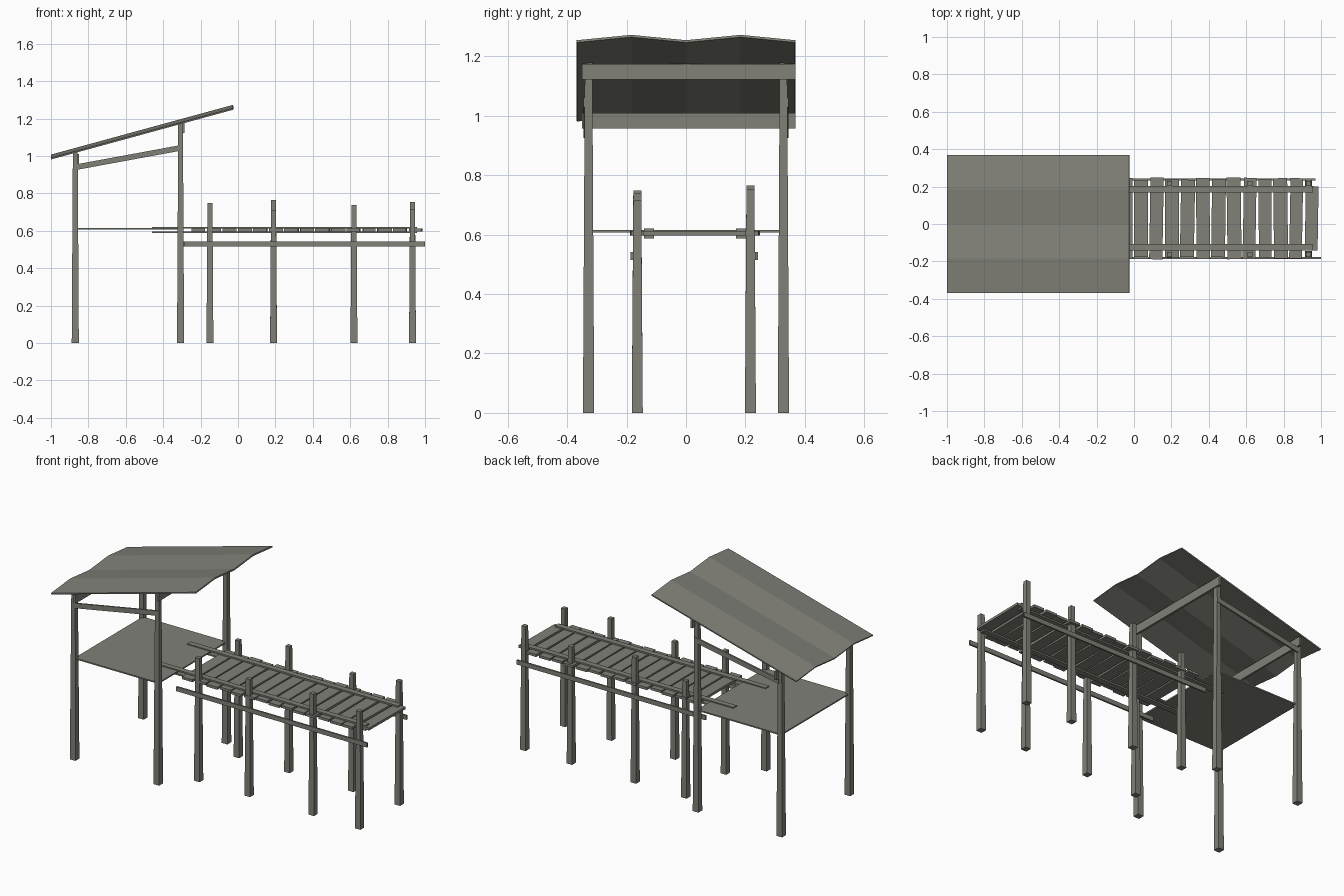
import bpy, bmesh, random
from mathutils import Vector, Matrix

random.seed(4)
cube = bpy.data.objects.get("Cube")
if cube:
    bpy.data.objects.remove(cube, do_unlink=True)

wood = bpy.data.materials.new("weathered_grey_wood")
wood.use_nodes = True
COLOUR = (0.22, 0.22, 0.19, 1)
wood.diffuse_color = COLOUR
wood.node_tree.nodes["Principled BSDF"].inputs["Base Color"].default_value = COLOUR


def finish(bm, name):
    bmesh.ops.recalc_face_normals(bm, faces=bm.faces)
    mesh = bpy.data.meshes.new(name)
    bm.to_mesh(mesh)
    bm.free()
    mesh.materials.append(wood)
    obj = bpy.data.objects.new(name, mesh)
    bpy.context.collection.objects.link(obj)
    return obj


def box(name, x, y, z, turn=0):
    """Box from (min, max) ranges, optionally turned about its own vertical axis."""
    bm = bmesh.new()
    bmesh.ops.create_cube(bm, size=1)
    size = Vector([r[1] - r[0] for r in (x, y, z)])
    mid = Vector([(r[0] + r[1]) / 2 for r in (x, y, z)])
    bm.transform(Matrix.Translation(mid) @ Matrix.Rotation(turn, 4, 'Z')
                 @ Matrix.Diagonal(size).to_4x4())
    return finish(bm, name)


def post(name, x, y, height, foot, head):
    """Square post that narrows towards its top."""
    bm = bmesh.new()
    bmesh.ops.create_cube(bm, size=1)
    for v in bm.verts:
        top = v.co.z > 0
        w = head if top else foot
        v.co = (x + v.co.x * w, y + v.co.y * w, height if top else 0)
    return finish(bm, name)


# Shelter posts, sloped side braces
for side, label in ((-1, "front"), (1, "back")):
    y = 0.328 * side
    post(f"low_post_{label}", -0.87, y, 1.02, 0.038, 0.026)
    post(f"high_post_{label}", -0.307, y, 1.178, 0.038, 0.025)
    brace = box(f"side_brace_{label}", (-0.865, -0.295),
                (y + side * 0.012 - 0.005, y + side * 0.012 + 0.005), (0.925, 0.955))
    for v in brace.data.vertices:
        if v.co.x > -0.5:
            v.co.z += 0.105

# Shelter cross beams and floor
box("low_cross_beam", (-0.862, -0.85), (-0.35, 0.368), (0.957, 1.01))
box("high_cross_beam", (-0.3, -0.287), (-0.35, 0.368), (1.122, 1.175))
box("shelter_floor", (-0.87, -0.305), (-0.328, 0.328), (0.607, 0.615))

# Gently rippled sloping roof sheet
bm = bmesh.new()
rows = []
for x, z in ((-1, 0.985), (-0.026, 1.251)):
    rows.append([bm.verts.new((x, -0.368 + 0.184 * i, z + 0.018 * (i % 2)))
                 for i in range(5)])
for i in range(4):
    bm.faces.new((rows[0][i], rows[1][i], rows[1][i + 1], rows[0][i + 1]))
roof = finish(bm, "roof_sheet")
solid = roof.modifiers.new("thickness", 'SOLIDIFY')
solid.thickness = 0.008
solid.offset = 0

# Walkway posts with uneven tops
post_x = (-0.15, 0.19, 0.62, 0.933)
for label, y, tops in (("front", -0.164, (0.748, 0.712, 0.738, 0.715)),
                       ("back", 0.217, (0.71, 0.765, 0.713, 0.753))):
    for i, (x, top) in enumerate(zip(post_x, tops)):
        post(f"walkway_post_{label}_{i + 1}", x, y, top, 0.037, 0.027)

# Side rails under the deck
box("side_rail_front", (-0.285, 1.0), (-0.187, -0.177), (0.515, 0.542))
box("side_rail_back", (-0.3, 0.97), (0.232, 0.242), (0.515, 0.542))

# Lengthwise runners below and above the planks
for label, y in (("front", -0.125), ("back", 0.186)):
    for level, z in (("lower", 0.588), ("upper", 0.612)):
        box(f"{level}_runner_{label}", (-0.46, 0.957), (y - 0.017, y + 0.017), (z, z + 0.009))

# Deck planks, slightly irregular; the end plank is shorter
for i in range(15):
    x = 0.95 - 0.083 * i
    short = 0.038 if i == 0 else random.uniform(-0.012, 0.006)
    half = random.uniform(0.033, 0.038)
    box(f"deck_plank_{i + 1}", (x - half, x + half), (-0.18 + short, 0.24 - short),
        (0.597, 0.612), random.uniform(-0.02, 0.02))
